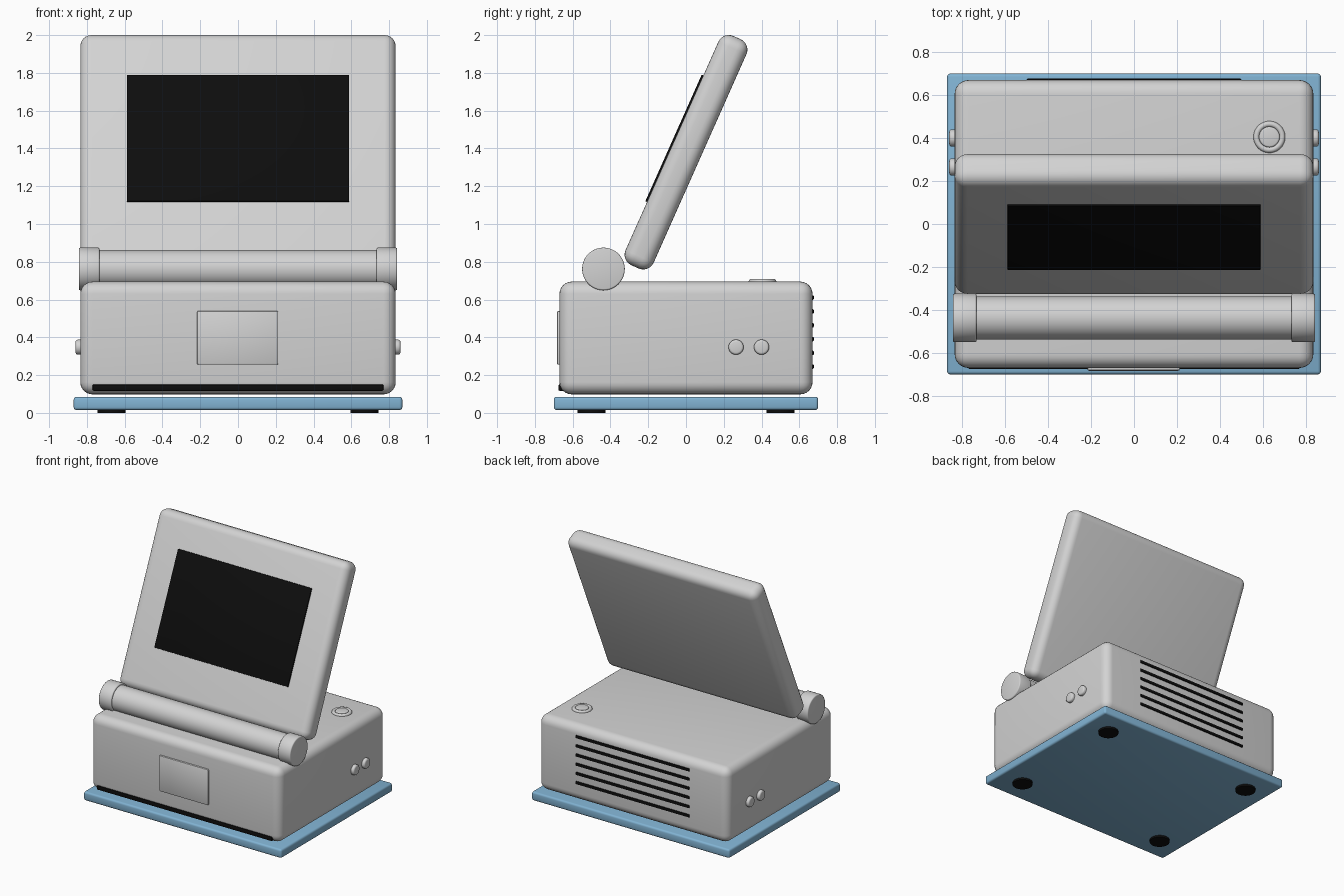
import bpy, math
from mathutils import Matrix, Vector

if "Cube" in bpy.data.objects:
    bpy.data.objects.remove(bpy.data.objects["Cube"])


def material(name, rgb):
    m = bpy.data.materials.new(name)
    m.diffuse_color = (*rgb, 1)
    m.use_nodes = True
    m.node_tree.nodes["Principled BSDF"].inputs["Base Color"].default_value = m.diffuse_color
    return m


GREY = material("light grey", (0.65, 0.65, 0.65))
BLACK = material("black", (0.004, 0.004, 0.004))
BLUE = material("soft blue", (0.22, 0.45, 0.65))


def finish(ob, name, mat, bevel, segments):
    ob.name = name
    ob.data.materials.append(mat)
    bpy.ops.object.transform_apply(location=False, rotation=False, scale=True)
    if bevel:
        b = ob.modifiers.new("rounding", 'BEVEL')
        b.width, b.segments = bevel, segments
        b.limit_method, b.angle_limit = 'ANGLE', math.radians(40)
        bpy.ops.object.modifier_apply(modifier=b.name)
    bpy.ops.object.shade_smooth_by_angle(angle=math.radians(35))
    return ob


def box(name, lo, hi, mat, bevel=0, segments=3):
    lo, hi = Vector(lo), Vector(hi)
    bpy.ops.mesh.primitive_cube_add(size=1, location=(lo + hi) / 2)
    ob = bpy.context.object
    ob.scale = hi - lo
    return finish(ob, name, mat, bevel, segments)


def cylinder(name, centre, radius, depth, mat, axis='Z', bevel=0, segments=3, sides=48):
    rot = (0, math.pi / 2, 0) if axis == 'X' else (0, 0, 0)
    bpy.ops.mesh.primitive_cylinder_add(vertices=sides, radius=radius, depth=depth,
                                        location=centre, rotation=rot)
    return finish(bpy.context.object, name, mat, bevel, segments)


# Base plate and feet
box("base_plate", (-0.87, -0.70, 0.015), (0.87, 0.70, 0.085), BLUE, 0.015)
for x in (-0.67, 0.67):
    for y in (-0.5, 0.5):
        cylinder("foot", (x, y, 0.01), 0.075, 0.02, BLACK)

# Main body
box("body", (-0.835, -0.67, 0.098), (0.835, 0.67, 0.695), GREY, 0.065, 6)
box("front_panel", (-0.217, -0.683, 0.255), (0.213, -0.65, 0.54), GREY, 0.008, 2)
box("front_slot", (-0.77, -0.676, 0.117), (0.77, -0.64, 0.15), BLACK, 0.006, 2)

# Rear vents
for i in range(6):
    z = 0.245 + i * 0.073
    box("rear_vent", (-0.5, 0.65, z - 0.012), (0.5, 0.677, z + 0.012), BLACK, 0.006, 2)

# Side buttons on both flanks
for side in (-1, 1):
    for y in (0.265, 0.40):
        cylinder("side_button", (side * 0.835, y, 0.348), 0.04, 0.05, GREY, 'X', 0.012)

# Top button with its raised ring
bpy.ops.mesh.primitive_torus_add(location=(0.63, 0.405, 0.695), major_radius=0.06,
                                 minor_radius=0.014, major_segments=48, minor_segments=12)
finish(bpy.context.object, "button_ring", GREY, 0, 0)
cylinder("top_button", (0.63, 0.405, 0.695), 0.048, 0.03, GREY, bevel=0.008)

# Hinge tube with end caps
cylinder("hinge_tube", (0, -0.437, 0.762), 0.1, 1.5, GREY, 'X')
for side in (-1, 1):
    cylinder("hinge_cap", (side * 0.788, -0.437, 0.762), 0.113, 0.11, GREY, 'X', 0.008)

# Leaning lid and screen, modelled upright then tilted back
tilt = Matrix.Translation((0, 0, 1.38)) @ Matrix.Rotation(math.radians(-24), 4, 'X')
lid = box("lid", (-0.835, -0.0815, -0.664), (0.835, 0.0815, 0.664), GREY, 0.06, 6)
screen = box("screen", (-0.588, -0.091, -0.325), (0.588, -0.07, 0.409), BLACK, 0.004, 2)
for part in (lid, screen):
    part.matrix_world = tilt @ part.matrix_world
